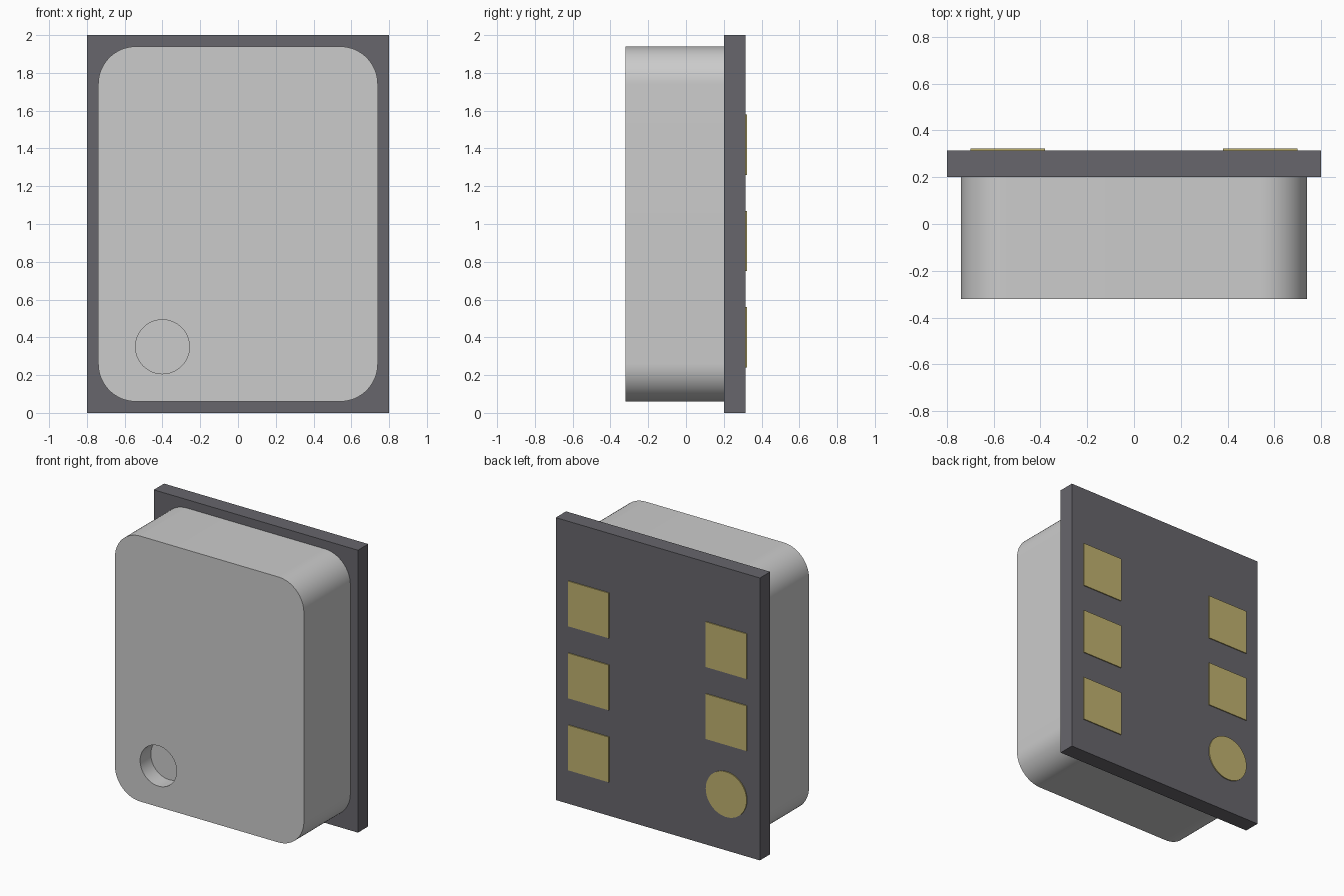
import bpy
import bmesh
import math
from mathutils import Matrix, Vector

cube = bpy.data.objects.get("Cube")
if cube:
    bpy.data.objects.remove(cube, do_unlink=True)


def material(name, rgb):
    mat = bpy.data.materials.new(name)
    mat.use_nodes = True
    mat.diffuse_color = (*rgb, 1)
    mat.node_tree.nodes["Principled BSDF"].inputs["Base Color"].default_value = (*rgb, 1)
    return mat


METAL = material("light grey metal", (0.60, 0.60, 0.60))
BOARD = material("dark grey board", (0.136, 0.133, 0.15))
GOLD = material("gold contact", (0.53, 0.445, 0.16))


def finish(name, bm, mat):
    mesh = bpy.data.meshes.new(name)
    bm.to_mesh(mesh)
    bm.free()
    mesh.materials.append(mat)
    obj = bpy.data.objects.new(name, mesh)
    bpy.context.collection.objects.link(obj)
    return obj


def box(name, mat, x, y, z, radius=0):
    """Box from (min, max) ranges; radius rounds the edges running along y."""
    bm = bmesh.new()
    bmesh.ops.create_cube(bm, size=1)
    ranges = (x, y, z)
    size = Vector([b - a for a, b in ranges])
    centre = Vector([(a + b) / 2 for a, b in ranges])
    bmesh.ops.scale(bm, vec=size, verts=bm.verts)
    bmesh.ops.translate(bm, vec=centre, verts=bm.verts)
    if radius:
        edges = [e for e in bm.edges
                 if abs(e.verts[0].co.y - e.verts[1].co.y) > size.y / 2]
        bmesh.ops.bevel(bm, geom=edges, offset=radius, segments=16,
                        profile=0.5, affect='EDGES')
    return finish(name, bm, mat)


def disc(name, mat, x, z, radius, y):
    """Cylinder along y."""
    bm = bmesh.new()
    place = Matrix.Translation((x, sum(y) / 2, z)) @ Matrix.Rotation(math.pi / 2, 4, 'X')
    bmesh.ops.create_cone(bm, cap_ends=True, segments=64, radius1=radius,
                          radius2=radius, depth=y[1] - y[0], matrix=place)
    return finish(name, bm, mat)


def smooth(obj):
    bpy.ops.object.select_all(action='DESELECT')
    obj.select_set(True)
    bpy.context.view_layer.objects.active = obj
    bpy.ops.object.shade_smooth_by_angle(angle=math.radians(30))


# Base board
box("base_board", BOARD, (-0.8, 0.8), (0.2, 0.315), (0, 2))

# Metal lid with a round blind port in the front
lid = box("metal_lid", METAL, (-0.74, 0.74), (-0.32, 0.2), (0.06, 1.94), radius=0.2)
cutter = disc("port_cutter", METAL, -0.4, 0.35, 0.143, (-0.5, -0.2))
cut = lid.modifiers.new("port", 'BOOLEAN')
cut.operation = 'DIFFERENCE'
cut.solver = 'EXACT'
cut.object = cutter
bpy.context.view_layer.objects.active = lid
bpy.ops.object.modifier_apply(modifier=cut.name)
bpy.data.objects.remove(cutter, do_unlink=True)
smooth(lid)

# Contact pads on the back, one of them round
PAD_Y = (0.315, 0.322)
HALF = 0.16
for side, x in (("left", 0.54), ("right", -0.54)):
    for row, z in (("bottom", 0.4), ("middle", 0.91), ("top", 1.42)):
        name = f"contact_pad_{side}_{row}"
        if side == "right" and row == "bottom":
            smooth(disc(name, GOLD, x, z, HALF, PAD_Y))
        else:
            box(name, GOLD, (x - HALF, x + HALF), PAD_Y, (z - HALF, z + HALF))
